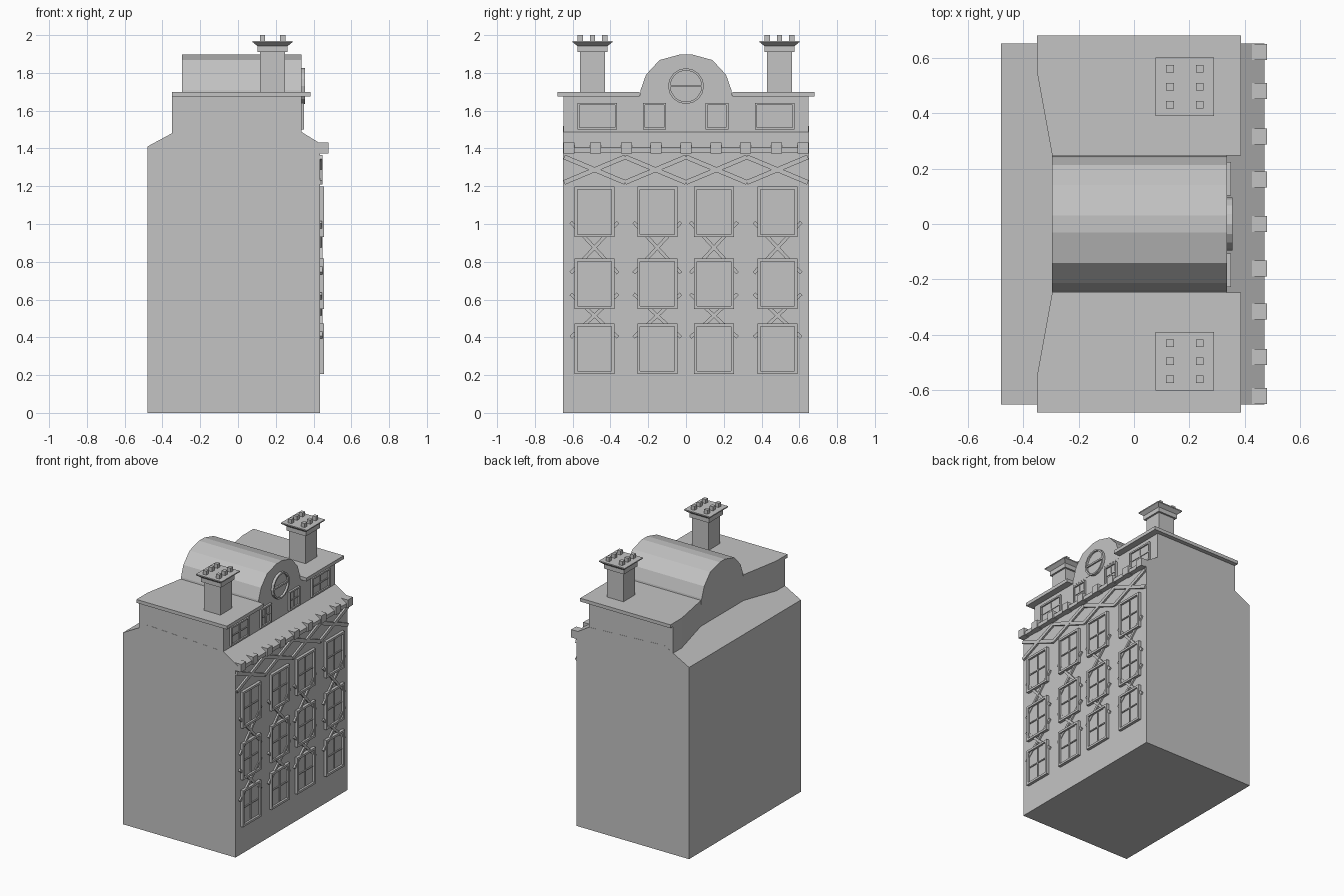
import bpy, bmesh
from math import sin, cos, pi
from mathutils import Vector

if "Cube" in bpy.data.objects:
    bpy.data.objects.remove(bpy.data.objects["Cube"])

stone = bpy.data.materials.new("plain_grey")
stone.diffuse_color = (0.55, 0.55, 0.55, 1)
stone.use_nodes = True
stone.node_tree.nodes["Principled BSDF"].inputs["Base Color"].default_value = stone.diffuse_color


def finish(name, bm):
    bmesh.ops.recalc_face_normals(bm, faces=bm.faces)
    me = bpy.data.meshes.new(name)
    bm.to_mesh(me)
    bm.free()
    me.materials.append(stone)
    ob = bpy.data.objects.new(name, me)
    bpy.context.collection.objects.link(ob)
    return ob


def add_prism(bm, pts, axis, a, b):
    """Extrude a 2D outline along an axis from a to b; returns the cap at b."""
    place = {"x": lambda p, d: (d, p[0], p[1]),
             "y": lambda p, d: (p[0], d, p[1]),
             "z": lambda p, d: (p[0], p[1], d)}[axis]
    lo = [bm.verts.new(place(p, a)) for p in pts]
    hi = [bm.verts.new(place(p, b)) for p in pts]
    bm.faces.new(lo)
    cap = bm.faces.new(hi)
    n = len(pts)
    for i in range(n):
        j = (i + 1) % n
        bm.faces.new((lo[i], lo[j], hi[j], hi[i]))
    return cap


def prism(name, pts, axis, a, b):
    bm = bmesh.new()
    add_prism(bm, pts, axis, a, b)
    return finish(name, bm)


def rect(u0, u1, v0, v1):
    return [(u0, v0), (u1, v0), (u1, v1), (u0, v1)]


def window(name, y, z0, z1, w, x, depth, rim, cross=True):
    """Framed window on the +x wall, with a sunken pane and glazing bars."""
    bm = bmesh.new()
    h = w / 2
    cap = add_prism(bm, rect(y - h, y + h, z0, z1), "x", x - 0.005, x + depth)
    bmesh.ops.recalc_face_normals(bm, faces=bm.faces)
    bmesh.ops.inset_region(bm, faces=[cap], thickness=rim)
    ret = bmesh.ops.extrude_discrete_faces(bm, faces=[cap])
    for v in ret["faces"][0].verts:
        v.co.x -= depth * 0.7
    if cross:
        zm, t, front = (z0 + z1) / 2, 0.004, x + depth * 0.65
        add_prism(bm, rect(y - t, y + t, z0 + rim, z1 - rim), "x", x, front)
        add_prism(bm, rect(y - h + rim, y + h - rim, zm - t, zm + t), "x", x, front)
    return finish(name, bm)


def cross_brace(name, y0, y1, z0, z1, w, x, depth):
    """X of two flat timbers on the +x wall."""
    bm = bmesh.new()
    for k, (za, zb) in enumerate(((z0, z1), (z1, z0))):
        a, b = Vector((y0, za)), Vector((y1, zb))
        n = (b - a).normalized().orthogonal() * w / 2
        add_prism(bm, [a - n, b - n, b + n, a + n], "x", x - 0.004, x + depth - 0.001 * k)
    return finish(name, bm)


# main block with eaves and both lower roof slopes
prism("main_block", [(-0.48, 0), (0.435, 0), (0.435, 1.378), (0.47, 1.378), (0.47, 1.405),
                     (0.335, 1.488), (-0.28, 1.518), (-0.48, 1.41)], "y", -0.65, 0.65)

# attic storey, its back wall drawn in towards the middle
attic = [(0.335, -0.649), (0.335, 0.649), (-0.35, 0.649), (-0.35, 0.55), (-0.295, 0.25),
         (-0.295, -0.25), (-0.35, -0.55), (-0.35, -0.649)]
prism("attic", attic, "z", 1.40, 1.68)

# flat roof slabs either side of the vault
for s, side in ((1, "right"), (-1, "left")):
    prism("roof_slab_" + side, [(0.385, s * 0.247), (0.385, s * 0.68), (-0.35, s * 0.68),
                                (-0.35, s * 0.55), (-0.295, s * 0.247)], "z", 1.675, 1.70)

# barrel vault
half = [(0.247, 1.66), (0.24, 1.71), (0.212, 1.79), (0.14, 1.868), (0.03, 1.898)]
prism("vault", half + [(-y, z) for y, z in reversed(half)], "x", -0.296, 0.336)

# round window: sunken pane in a ring, and a crossbar
bm = bmesh.new()
ring = [(0.095 * cos(i * pi / 8), 1.73 + 0.095 * sin(i * pi / 8)) for i in range(16)]
cap = add_prism(bm, ring, "x", 0.33, 0.355)
bmesh.ops.recalc_face_normals(bm, faces=bm.faces)
bmesh.ops.inset_region(bm, faces=[cap], thickness=0.012)
for v in bmesh.ops.extrude_discrete_faces(bm, faces=[cap])["faces"][0].verts:
    v.co.x -= 0.014
add_prism(bm, rect(-0.084, 0.084, 1.724, 1.736), "x", 0.335, 0.352)
finish("round_window", bm)

# facade windows and the crossed timbers between the rows
for c, y in enumerate((-0.485, -0.152, 0.148, 0.485)):
    for r, z in enumerate((0.205, 0.55, 0.93)):
        window(f"window_{r}_{c}", y, z, z + 0.268, 0.212, 0.435, 0.021, 0.022)
    for r, (z0, z1) in enumerate(((0.40, 0.63), (0.74, 1.01))):
        cross_brace(f"brace_{r}_{c}", y - 0.125, y + 0.125, z0, z1, 0.018, 0.435, 0.012)

# attic windows
for c, (y, w) in enumerate(((-0.47, 0.21), (-0.167, 0.122), (0.163, 0.122), (0.47, 0.21))):
    window(f"attic_window_{c}", y, 1.50, 1.64, w, 0.335, 0.015, 0.016)

# frieze of long crossed timbers under the eaves
for i in range(4):
    y = -0.645 + i * 0.3225
    cross_brace(f"frieze_brace_{i}", y, y + 0.3225, 1.22, 1.355, 0.025, 0.435, 0.013)

# blocks along the eaves
for i, y in enumerate((-0.62, -0.48, -0.315, -0.16, 0, 0.16, 0.315, 0.48, 0.62)):
    prism(f"eaves_block_{i}", rect(0.42, 0.48, y - 0.029, y + 0.029), "z", 1.374, 1.432)

# chimneys: shaft, collar, flared cap and six pots
for s, side in ((1, "right"), (-1, "left")):
    bm = bmesh.new()
    cx, cy = 0.183, s * 0.495
    add_prism(bm, rect(cx - 0.067, cx + 0.067, cy - 0.067, cy + 0.067), "z", 1.69, 1.92)
    add_prism(bm, rect(cx - 0.08, cx + 0.08, cy - 0.08, cy + 0.08), "z", 1.91, 1.942)
    flare = add_prism(bm, rect(cx - 0.08, cx + 0.08, cy - 0.08, cy + 0.08), "z", 1.942, 1.962)
    for v in flare.verts:
        v.co.x = cx + (v.co.x - cx) * 1.31
        v.co.y = cy + (v.co.y - cy) * 1.31
    add_prism(bm, rect(cx - 0.105, cx + 0.105, cy - 0.105, cy + 0.105), "z", 1.962, 1.97)
    for px in (0.13, 0.237):
        for dy in (-0.065, 0, 0.065):
            y = cy + dy
            add_prism(bm, rect(px - 0.014, px + 0.014, y - 0.014, y + 0.014), "z", 1.965, 2.0)
    finish("chimney_" + side, bm)
